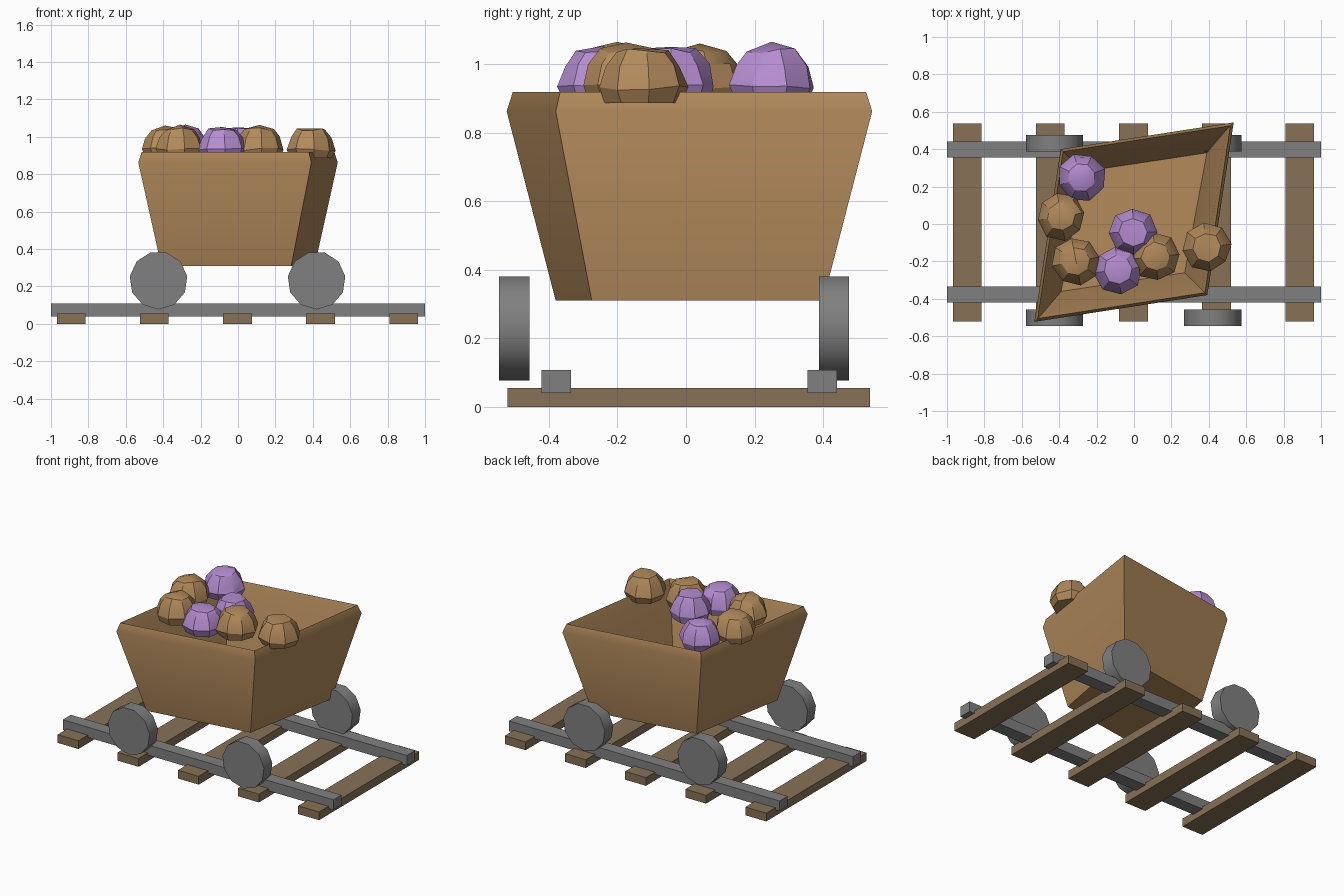
import bpy, bmesh, math, random
from mathutils import Matrix, Vector

if "Cube" in bpy.data.objects:
    bpy.data.objects.remove(bpy.data.objects["Cube"])

random.seed(4)


def material(name, rgb):
    m = bpy.data.materials.new(name)
    m.diffuse_color = (*rgb, 1)
    m.use_nodes = True
    m.node_tree.nodes["Principled BSDF"].inputs["Base Color"].default_value = m.diffuse_color
    return m


WOOD = material("warm wood", (0.445, 0.254, 0.105))
TIE = material("dull timber", (0.242, 0.165, 0.092))
STEEL = material("grey steel", (0.216, 0.216, 0.216))
PURPLE = material("purple ore", (0.456, 0.262, 0.625))


def finish(name, bm, mat, smooth=None):
    bmesh.ops.recalc_face_normals(bm, faces=bm.faces)
    me = bpy.data.meshes.new(name)
    bm.to_mesh(me)
    bm.free()
    me.materials.append(mat)
    ob = bpy.data.objects.new(name, me)
    bpy.context.collection.objects.link(ob)
    if smooth:
        bpy.ops.object.select_all(action='DESELECT')
        ob.select_set(True)
        bpy.context.view_layer.objects.active = ob
        bpy.ops.object.shade_smooth_by_angle(angle=math.radians(smooth))
    return ob


def box(name, lo, hi, mat):
    bm = bmesh.new()
    bmesh.ops.create_cube(bm, size=1)
    lo, hi = Vector(lo), Vector(hi)
    for v in bm.verts:
        v.co = (lo + hi) / 2 + v.co * (hi - lo)
    finish(name, bm, mat)


def loft(bm, rings):
    """Skin a stack of equal-length rings and cap both ends."""
    loops = [[bm.verts.new(p) for p in ring] for ring in rings]
    n = len(loops[0])
    for a, b in zip(loops, loops[1:]):
        for i in range(n):
            j = (i + 1) % n
            bm.faces.new((a[i], a[j], b[j], b[i]))
    bm.faces.new(loops[0][::-1])
    bm.faces.new(loops[-1])


# Track: five sleepers and two rails
for i in range(5):
    x = -0.892 + i * 0.4445
    box("sleeper", (x - 0.077, -0.52, 0), (x + 0.077, 0.537, 0.055), TIE)
for y in (-0.378, 0.398):
    box("rail", (-1, y - 0.043, 0.04), (1, y + 0.043, 0.108), STEEL)

# Wheels: low-sided discs, one vertex at the bottom
for x in (-0.425, 0.42):
    for y in (-0.501, 0.432):
        bm = bmesh.new()
        ring = [(0.155 * math.sin(2 * math.pi * k / 11), -0.155 * math.cos(2 * math.pi * k / 11))
                for k in range(11)]
        loft(bm, [[(x + px, y + d, 0.232 + pz) for px, pz in ring] for d in (-0.044, 0.044)])
        finish("wheel", bm, STEEL, 40)

# Cart: skewed flaring tub, chamfered lip, hollow inside
BASE = [(-0.41, -0.39), (0.285, -0.285), (0.41, 0.39), (-0.285, 0.285)]
LIP = [(-0.533, -0.533), (0.392, -0.39), (0.533, 0.533), (-0.392, 0.39)]


def level(corners, s, z):
    return [(x * s, y * s + 0.01, z) for x, y in corners]


bm = bmesh.new()
loft(bm, [level(BASE, 1, 0.31), level(LIP, 1, 0.862), level(LIP, 0.967, 0.918),
          level(LIP, 0.925, 0.862), level(BASE, 0.95, 0.33)])
finish("cart_tub", bm, WOOD, 30)

# Ore lumps: faceted domes with a creased, slightly uneven crown
PROFILE = [(0.112, 0.0), (0.132, 0.045), (0.112, 0.108), (0.078, 0.152)]


def lump(name, x, y, peak, mat):
    bm = bmesh.new()
    turn = random.uniform(0, 0.8)
    rings = []
    for r, z in PROFILE:
        ring = []
        for k in range(8):
            a = turn + k * math.pi / 4
            rr = r * random.uniform(0.94, 1.02)
            dz = random.uniform(-0.008, 0.008) if z else 0
            ring.append((x + rr * math.cos(a), y + rr * math.sin(a), 0.887 + z + dz))
        rings.append(ring)
    loft(bm, rings)
    top = max(bm.faces, key=lambda f: f.calc_center_median().z)
    tip = bmesh.ops.poke(bm, faces=[top])["verts"][0]
    tip.co = (x, y, peak)
    finish(name, bm, mat, 28)


for x, y, peak in ((-0.31, -0.20, 1.065), (-0.39, 0.04, 1.06),
                   (0.115, -0.175, 1.063), (0.39, -0.125, 1.045)):
    lump("brown_lump", x, y, peak, WOOD)
for x, y, peak in ((-0.28, 0.25, 1.065), (-0.005, -0.045, 1.05), (-0.085, -0.245, 1.052)):
    lump("purple_lump", x, y, peak, PURPLE)
